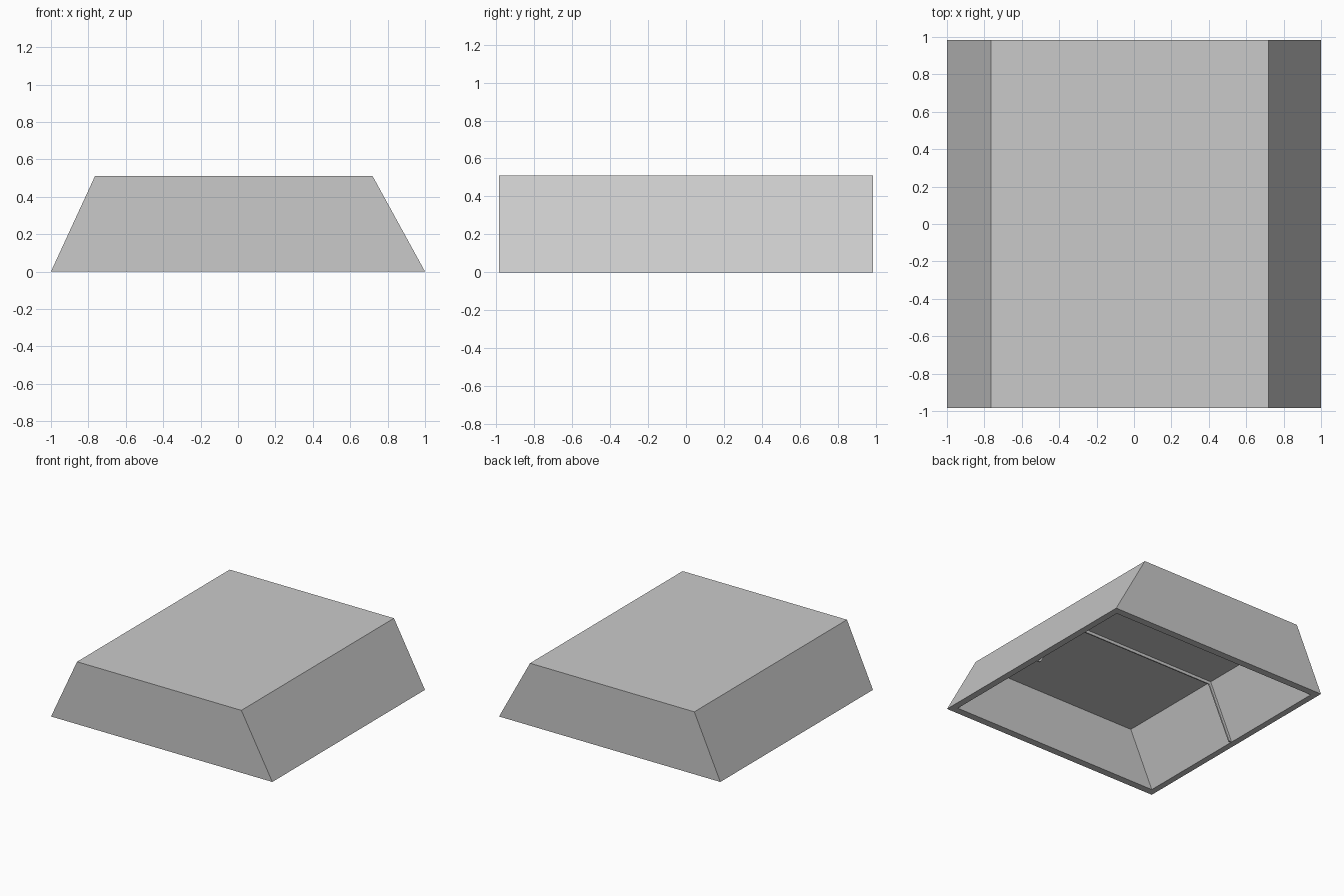
import bpy, bmesh

cube = bpy.data.objects.get("Cube")
if cube:
    bpy.data.objects.remove(cube, do_unlink=True)

# One plain grey for everything
grey = bpy.data.materials.new("light_grey")
grey.use_nodes = True
colour = (0.59, 0.59, 0.59, 1)
grey.diffuse_color = colour
grey.node_tree.nodes["Principled BSDF"].inputs["Base Color"].default_value = colour


def finish(name, bm):
    bmesh.ops.recalc_face_normals(bm, faces=bm.faces)
    mesh = bpy.data.meshes.new(name)
    bm.to_mesh(mesh)
    bm.free()
    mesh.materials.append(grey)
    obj = bpy.data.objects.new(name, mesh)
    bpy.context.collection.objects.link(obj)
    return obj


def ring(bm, x0, x1, y, z):
    """Level rectangle of four vertices."""
    return [bm.verts.new(p) for p in
            ((x0, -y, z), (x1, -y, z), (x1, y, z), (x0, y, z))]


# Hollow sloped block, open underneath: outside top, outer rim, inner rim, ceiling
bm = bmesh.new()
rings = [ring(bm, -0.765, 0.72, 0.985, 0.51),
         ring(bm, -1.0, 1.0, 0.985, 0.0),
         ring(bm, -0.95, 0.945, 0.925, 0.0),
         ring(bm, -0.745, 0.70, 0.925, 0.444)]
for a, b in zip(rings, rings[1:]):
    for i in range(4):
        j = (i + 1) % 4
        bm.faces.new((a[i], a[j], b[j], b[i]))
bm.faces.new(rings[0])
bm.faces.new(rings[-1])
finish("sloped_shell", bm)

# Thin rib running up the inner slopes and across the ceiling
bm = bmesh.new()
wall = [(-0.953, 0.0), (-0.747, 0.447), (0.703, 0.447), (0.948, 0.0)]
edge = [(-0.925, 0.0), (-0.73, 0.42), (0.685, 0.42), (0.915, 0.0)]
outline = wall + edge[::-1]
half = 0.005
face = bm.faces.new([bm.verts.new((x, -half, z)) for x, z in outline])
new = bmesh.ops.extrude_face_region(bm, geom=[face])["geom"]
bmesh.ops.translate(bm, vec=(0, 2 * half, 0),
                    verts=[v for v in new if isinstance(v, bmesh.types.BMVert)])
finish("inner_rib", bm)
